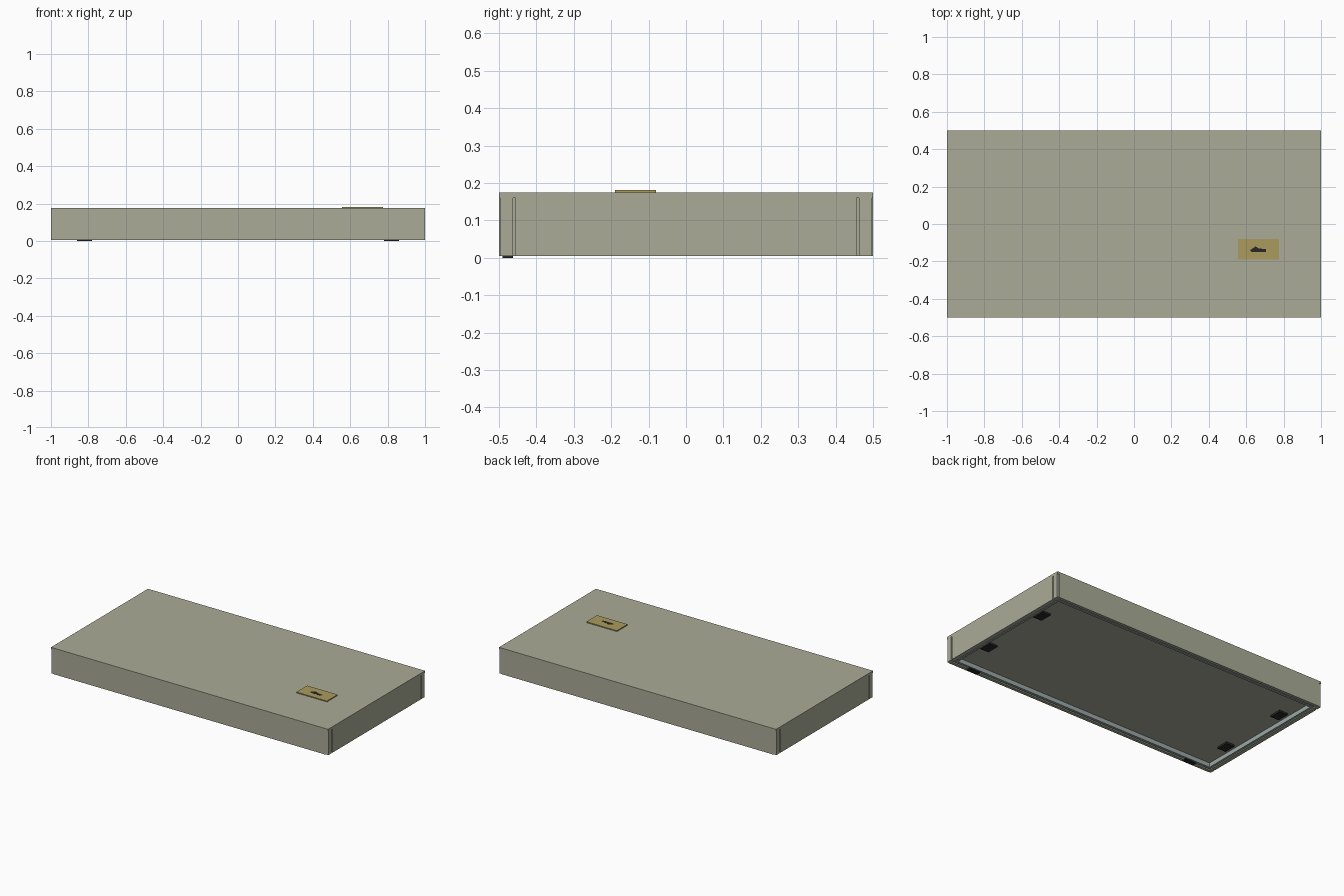
import bpy
import bmesh

cube = bpy.data.objects.get("Cube")
if cube:
    bpy.data.objects.remove(cube, do_unlink=True)


def material(name, rgb):
    m = bpy.data.materials.new(name)
    m.use_nodes = True
    color = (*rgb, 1)
    m.diffuse_color = color
    m.node_tree.nodes["Principled BSDF"].inputs["Base Color"].default_value = color
    return m


olive = material("olive grey", (0.40, 0.41, 0.31))
gold = material("dull gold", (0.41, 0.33, 0.11))
steel = material("blue grey", (0.33, 0.40, 0.39))
black = material("black", (0.02, 0.02, 0.02))


def prism(name, outline, z0, z1, mat):
    """Extrude a flat outline from z0 up to z1."""
    bm = bmesh.new()
    face = bm.faces.new([bm.verts.new((x, y, z0)) for x, y in outline])
    geo = bmesh.ops.extrude_face_region(bm, geom=[face])["geom"]
    for v in geo:
        if isinstance(v, bmesh.types.BMVert):
            v.co.z = z1
    bmesh.ops.recalc_face_normals(bm, faces=bm.faces)
    mesh = bpy.data.meshes.new(name)
    bm.to_mesh(mesh)
    bm.free()
    mesh.materials.append(mat)
    obj = bpy.data.objects.new(name, mesh)
    bpy.context.collection.objects.link(obj)
    return obj


def box(name, x, y, z, mat):
    outline = [(x[0], y[0]), (x[1], y[0]), (x[1], y[1]), (x[0], y[1])]
    return prism(name, outline, z[0], z[1], mat)


def around(c, half):
    return (c - half, c + half)


def span(s, inner, outer):
    return tuple(sorted((s * inner, s * outer)))


BASE, LEDGE, TOP = 0.005, 0.16, 0.175
SIDES = ((1, "left", "back"), (-1, "right", "front"))

# Top slab and recessed underside panel
box("top_slab", (-1, 1), (-0.5, 0.5), (LEDGE, TOP), olive)
box("underside_panel", (-0.98, 0.98), (-0.48, 0.48), (0.035, LEDGE), olive)

for s, xname, yname in SIDES:
    # Long walls, and end walls separated from the corner posts by slits
    box(yname + "_wall", (-0.985, 0.985), span(s, 0.48, 0.5), (BASE, LEDGE), olive)
    box(xname + "_end_wall", span(s, 0.98, 1), (-0.456, 0.456), (BASE, LEDGE), olive)
    box(xname + "_slit_backing", span(s, 0.975, 0.99), (-0.48, 0.48), (BASE, LEDGE), olive)
    for t, _, corner in SIDES:
        box(f"{corner}_{xname}_corner_post", span(s, 0.98, 1),
            span(t, 0.463, 0.497), (BASE, LEDGE), olive)

    # Lining strips around the opening
    box(yname + "_lining", (-0.965, 0.965), span(s, 0.455, 0.472), (0.007, 0.035), steel)
    box(xname + "_lining", span(s, 0.955, 0.97), (-0.472, 0.472), (0.007, 0.035), steel)

    # Front feet and underside pads
    box(xname + "_front_foot", around(s * 0.82, 0.04), (-0.49, -0.462), (0, 0.006), black)
    for t, _, place in SIDES:
        box(f"{place}_{xname}_pad", around(s * 0.9, 0.03),
            around(t * 0.24, 0.04), (0.023, 0.036), black)

# Plate on the top with a small dark inlay
box("top_plate", (0.555, 0.775), (-0.19, -0.08), (TOP, 0.181), gold)
inlay = [(0.63, -0.15), (0.705, -0.15), (0.705, -0.135), (0.665, -0.13),
         (0.65, -0.12), (0.62, -0.14)]
prism("plate_inlay", inlay, 0.18, 0.1815, black)
